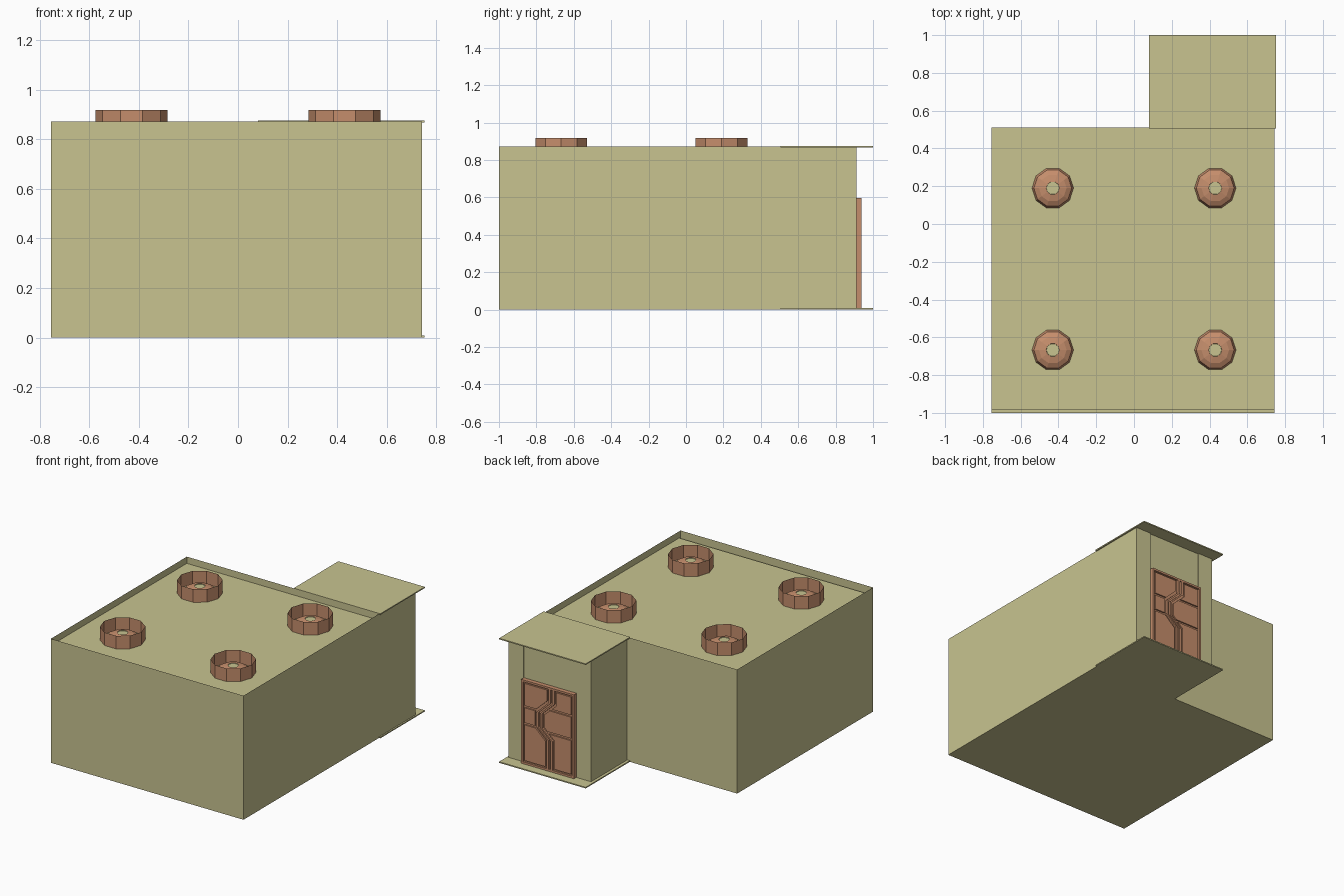
import bpy, bmesh, math
from mathutils import Vector

if "Cube" in bpy.data.objects:
    bpy.data.objects.remove(bpy.data.objects["Cube"])


def material(name, rgb):
    m = bpy.data.materials.new(name)
    m.diffuse_color = (*rgb, 1)
    m.use_nodes = True
    m.node_tree.nodes["Principled BSDF"].inputs["Base Color"].default_value = m.diffuse_color
    return m


PLASTER = material("plaster", (0.58, 0.55, 0.28))
COPPER = material("copper", (0.56, 0.27, 0.15))


def finish(name, bm, mat):
    me = bpy.data.meshes.new(name)
    bm.to_mesh(me)
    bm.free()
    me.materials.append(mat)
    ob = bpy.data.objects.new(name, me)
    bpy.context.collection.objects.link(ob)
    return ob


def walls(name, path, z0, z1, mat, closed=True):
    """Thin upright sheets along a plan path."""
    bm = bmesh.new()
    lo = [bm.verts.new((x, y, z0)) for x, y in path]
    hi = [bm.verts.new((x, y, z1)) for x, y in path]
    n = len(path)
    for i in range(n if closed else n - 1):
        j = (i + 1) % n
        bm.faces.new((lo[i], lo[j], hi[j], hi[i]))
    return finish(name, bm, mat)


def prism(name, pts, offset, mat):
    """Flat polygon, extruded along offset if one is given."""
    bm = bmesh.new()
    f = bm.faces.new([bm.verts.new(p) for p in pts])
    if offset:
        r = bmesh.ops.extrude_face_region(bm, geom=[f], use_keep_orig=True)
        vs = [e for e in r["geom"] if isinstance(e, bmesh.types.BMVert)]
        bmesh.ops.translate(bm, verts=vs, vec=offset)
        bmesh.ops.recalc_face_normals(bm, faces=bm.faces)
    return finish(name, bm, mat)


def slab(name, x0, x1, y0, y1, z, h):
    pts = [(x0, y0, z), (x1, y0, z), (x1, y1, z), (x0, y1, z)]
    return prism(name, pts, (0, 0, h) if h else None, PLASTER)


def lathe(name, profile, centre, mat, sides=10, cap=False):
    bm = bmesh.new()
    rings = []
    for r, z in profile:
        rings.append([bm.verts.new((centre[0] + r * math.cos(math.tau * k / sides),
                                    centre[1] + r * math.sin(math.tau * k / sides), z))
                      for k in range(sides)])
    for a, b in zip(rings, rings[1:]):
        for k in range(sides):
            j = (k + 1) % sides
            bm.faces.new((a[k], a[j], b[j], b[k]))
    if cap:
        bm.faces.new(rings[-1])
    return finish(name, bm, mat)


X0, X1, YF, YB, TOP, ROOF = -0.755, 0.743, -1.0, 0.51, 0.872, 0.825

# main hall: sheet walls forming a parapet round the sunken roof
walls("hall_walls", [(X0, YF), (X1, YF), (X1, YB), (X0, YB)], 0, TOP, PLASTER)
slab("hall_floor", X0, X1, YF, YB, 0, 0)
slab("hall_roof", X0, X1, -0.985, YB, ROOF, 0)

# entrance porch: side walls, recessed door bay, projecting slabs
walls("porch_walls", [(X1, YB), (X1, 0.912), (0.625, 0.912), (0.625, 0.905),
                      (0.215, 0.905), (0.215, 0.912), (0.1, 0.912), (0.1, YB)],
      0, TOP, PLASTER, closed=False)
slab("porch_roof", 0.08, 0.753, 0.505, 1.0, 0.868, 0.008)
slab("porch_floor", 0.08, 0.753, 0.505, 1.0, 0, 0.008)

# roof vents: open collar, stepped dome inside, flat centre
for x in (-0.43, 0.43):
    for y in (-0.667, 0.19):
        lathe("vent_collar", [(0.145, ROOF), (0.145, 0.917)], (x, y), COPPER)
        lathe("vent_dome", [(0.11, ROOF), (0.1, 0.853), (0.073, 0.868), (0.035, 0.876)],
              (x, y), COPPER)
        lathe("vent_centre", [(0.035, 0.876), (0.034, 0.872)], (x, y), PLASTER, cap=True)

# door: u runs from the +x jamb, v is height above the sill
def door_part(name, uv, y0, y1):
    return prism(name, [(0.625 - u, y0, 0.008 + v) for u, v in uv], (0, y1 - y0, 0), COPPER)


def rect(u0, u1, v0, v1):
    return [(u0, v0), (u1, v0), (u1, v1), (u0, v1)]


W, H, B = 0.41, 0.59, 0.014
door_part("door_leaf", rect(0, W, 0, H), 0.908, 0.925)
for name, r in (("door_jamb_left", rect(0, B, 0, H)), ("door_jamb_right", rect(W - B, W, 0, H)),
                ("door_head", rect(B, W - B, H - B, H)), ("door_sill", rect(B, W - B, 0, B))):
    door_part(name, r, 0.925, 0.938)

# pair of zigzag ribs down the middle of the door
ZIG = [(0.235, H - B), (0.235, 0.48), (0.14, 0.39), (0.14, 0.29), (0.22, 0.215), (0.22, B)]
for s in (-0.023, 0.007):
    left = [(u + s, v) for u, v in ZIG]
    right = [(u + s + 0.016, v) for u, v in reversed(ZIG)]
    door_part("door_zigzag_rib", left + right, 0.925, 0.938)

# raised panels either side of the ribs
PANELS = [
    [(0.024, 0.41), (0.115, 0.41), (0.2, 0.49), (0.2, 0.566), (0.024, 0.566)],
    rect(0.024, 0.105, 0.29, 0.395),
    [(0.024, 0.024), (0.185, 0.024), (0.185, 0.205), (0.11, 0.275), (0.024, 0.275)],
    [(0.235, 0.44), (0.386, 0.44), (0.386, 0.566), (0.27, 0.566), (0.27, 0.472)],
    [(0.175, 0.3), (0.2, 0.275), (0.386, 0.275), (0.386, 0.425), (0.218, 0.425), (0.175, 0.385)],
    [(0.255, 0.024), (0.386, 0.024), (0.386, 0.26), (0.215, 0.26), (0.255, 0.225)],
]
for p in PANELS:
    door_part("door_panel", p, 0.925, 0.935)
